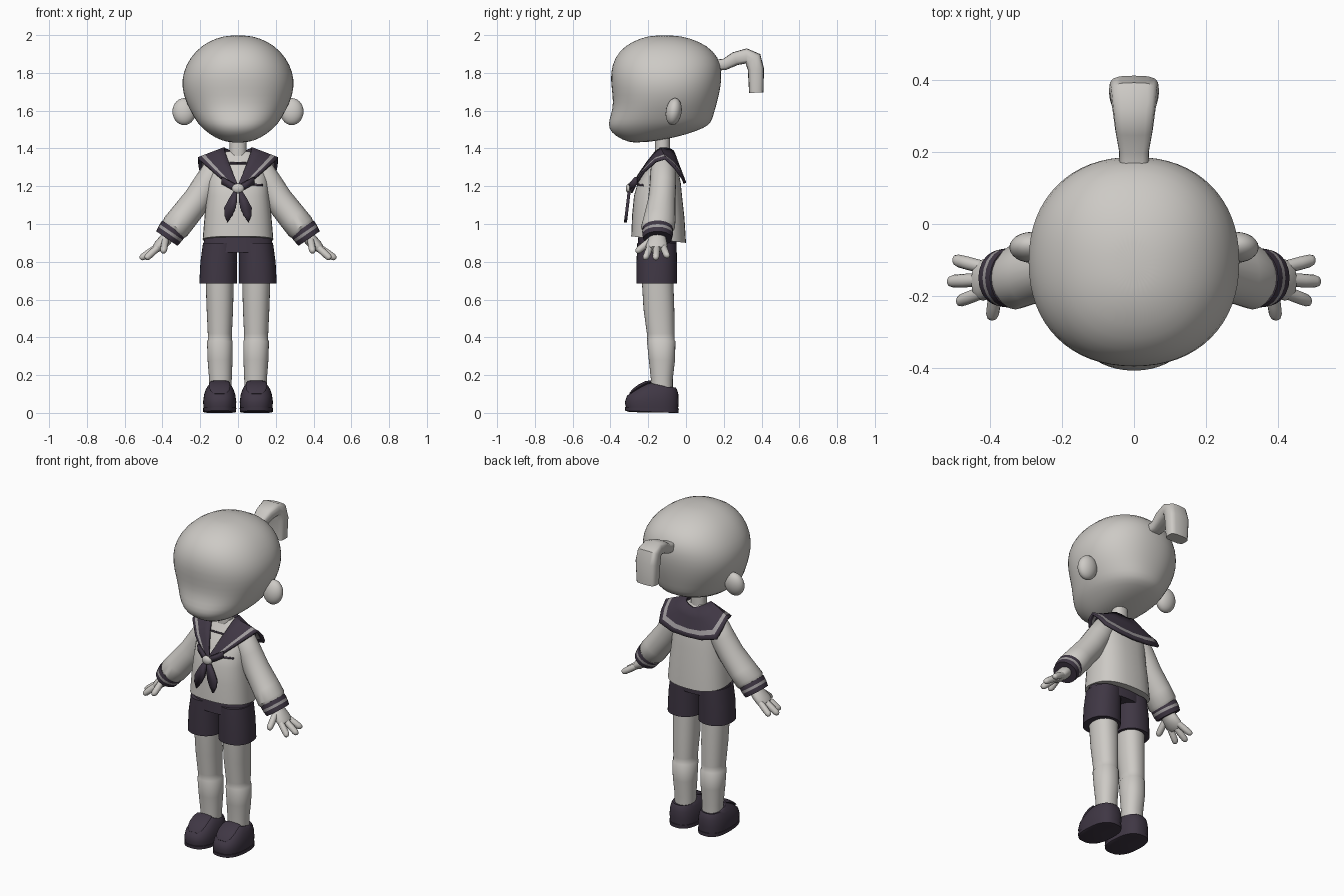
import bpy, bmesh, math
from mathutils import Vector, Matrix

if "Cube" in bpy.data.objects:
    bpy.data.objects.remove(bpy.data.objects["Cube"])


def material(name, rgb):
    m = bpy.data.materials.new(name)
    m.use_nodes = True
    col = (*rgb, 1)
    m.diffuse_color = col
    bsdf = next(n for n in m.node_tree.nodes if n.type == 'BSDF_PRINCIPLED')
    bsdf.inputs["Base Color"].default_value = col
    return m


PALE = material("pale warm grey", (.61, .59, .56))
DARK = material("dark plum", (.05, .038, .058))
TRIM = material("trim grey", (.34, .32, .33))


def finish(name, bm, mats, mirror=False, solid=0, subsurf=0):
    bmesh.ops.recalc_face_normals(bm, faces=bm.faces[:])
    me = bpy.data.meshes.new(name)
    bm.to_mesh(me)
    bm.free()
    for m in mats:
        me.materials.append(m)
    ob = bpy.data.objects.new(name, me)
    bpy.context.collection.objects.link(ob)
    bpy.ops.object.select_all(action='DESELECT')
    ob.select_set(True)
    bpy.context.view_layer.objects.active = ob
    bpy.ops.object.shade_smooth_by_angle(angle=math.radians(42))
    if mirror:
        ob.modifiers.new("mirror", 'MIRROR')
    if solid:
        s = ob.modifiers.new("thickness", 'SOLIDIFY')
        s.thickness, s.offset = solid, 0
    if subsurf:
        s = ob.modifiers.new("smooth", 'SUBSURF')
        s.levels = s.render_levels = subsurf
    return ob


def loft(name, rings, mats, bands=None, closed=True, **kw):
    """Skin successive rings; bands gives a material index per gap."""
    bm = bmesh.new()
    vs = [[bm.verts.new(p) for p in r] for r in rings]
    n = len(rings[0])
    for i in range(len(vs) - 1):
        for j in range(n if closed else n - 1):
            k = (j + 1) % n
            f = bm.faces.new((vs[i][j], vs[i][k], vs[i + 1][k], vs[i + 1][j]))
            f.material_index = bands[i] if bands else 0
    if closed:
        bm.faces.new(vs[0])
        bm.faces.new(vs[-1])
    return finish(name, bm, mats, **kw)


def spow(v, e):
    return math.copysign(abs(v) ** (2 / e), v)


def ring(zf, yf, zb, yb, w, cx=0, e=2.2, n=32):
    """Rounded outline, tilted from its front edge to its back edge."""
    pts = []
    for i in range(n):
        a = math.tau * i / n
        t = (1 + spow(math.sin(a), e)) / 2
        pts.append((cx + w * spow(math.cos(a), e), yf + (yb - yf) * t, zf + (zb - zf) * t))
    return pts


def level(z, yf, yb, w, cx):
    return ring(z, yf, z, yb, w, cx)


def tube(name, pts, ru, rv, mats, axis=(0, 1, 0), e=2, n=20, **kw):
    """Sweep an oval along a path; ru runs along axis, rv across it."""
    pts = [Vector(p) for p in pts]
    u = Vector(axis)
    rings = []
    for i, p in enumerate(pts):
        t = pts[min(i + 1, len(pts) - 1)] - pts[max(i - 1, 0)]
        v = t.cross(u).normalized()
        rings.append([p + u * ru[i] * spow(math.cos(math.tau * j / n), e)
                      + v * rv[i] * spow(math.sin(math.tau * j / n), e) for j in range(n)])
    return loft(name, rings, mats, **kw)


def ball(name, loc, radii, mat, tilt=0, **kw):
    bm = bmesh.new()
    mx = (Matrix.Translation(loc) @ Matrix.Rotation(tilt, 4, 'X')
          @ Matrix.Diagonal((*radii, 1)))
    bmesh.ops.create_uvsphere(bm, u_segments=24, v_segments=14, radius=1, matrix=mx)
    return finish(name, bm, [mat], **kw)


def plate(name, pts, thick, mat, mirror=True):
    bm = bmesh.new()
    bm.faces.new([bm.verts.new(p) for p in pts])
    return finish(name, bm, [mat], mirror=mirror, solid=thick)


# Head, ears, neck and ponytail
loft("head", [ring(*r) for r in (
    (1.425, -.27, 1.445, -.12, .06), (1.445, -.34, 1.475, .01, .125),
    (1.485, -.40, 1.51, .10, .178), (1.53, -.415, 1.535, .135, .215),
    (1.58, -.397, 1.59, .15, .245), (1.64, -.385, 1.65, .168, .277),
    (1.72, -.395, 1.73, .186, .3), (1.80, -.402, 1.81, .192, .292),
    (1.88, -.38, 1.88, .175, .255), (1.945, -.325, 1.945, .115, .195),
    (1.985, -.24, 1.985, .02, .115), (1.999, -.17, 1.999, -.06, .045))],
    [PALE], subsurf=1)
ball("ears", (.285, -.065, 1.595), (.062, .042, .072), PALE, tilt=-.15, mirror=True)
loft("neck", [level(1.3, -.165, -.085, .045, 0), level(1.5, -.165, -.085, .045, 0)], [PALE])
tail = ((.15, 1.84), (.205, 1.845), (.26, 1.875), (.32, 1.89),
        (.355, 1.872), (.37, 1.82), (.372, 1.695))
tube("ponytail", [(0, y, z) for y, z in tail], (.04, .042, .052, .06, .066, .07, .063),
     (.03, .03, .036, .04, .047, .043, .038), [PALE], axis=(1, 0, 0), e=3.5, n=16)

# Shirt body and sleeves
loft("shirt", [ring(*r, e=2.5) for r in (
    (.935, -.29, .9, 0, .187), (1.05, -.285, 1.03, -.008, .177),
    (1.15, -.275, 1.14, -.02, .166), (1.22, -.255, 1.22, -.028, .16),
    (1.3, -.205, 1.3, -.045, .148), (1.36, -.165, 1.36, -.075, .1),
    (1.385, -.15, 1.385, -.09, .06))], [PALE])
arm = ((.085, -.12, 1.31), (.12, -.12, 1.285), (.165, -.122, 1.21), (.215, -.128, 1.13),
       (.29, -.14, 1.035), (.33, -.148, .985), (.345, -.15, .968))
tube("sleeves", arm, (.055, .068, .07, .073, .085, .09, .074),
     (.055, .068, .073, .075, .077, .078, .07), [PALE], mirror=True)

# Striped cuffs
a, b = Vector((.34, -.15, .977)), Vector((.377, -.15, .923))
tube("cuffs", [a.lerp(b, t) for t in (0, .32, .36, .6, .64, 1)],
     (.08, .082, .082, .081, .081, .076), (.074, .074, .074, .072, .072, .068),
     [DARK, TRIM], bands=(0, 0, 1, 0, 0), mirror=True)

# Hands
tube("palms", ((.365, -.15, .94), (.39, -.152, .91), (.42, -.156, .882), (.44, -.158, .866)),
     (.04, .05, .058, .045), (.034, .034, .03, .02), [PALE], mirror=True)
fingers = {"back_fingers": ((.42, -.12, .88), (.5, -.1, .828)),
           "middle_fingers": ((.425, -.155, .88), (.515, -.16, .817)),
           "front_fingers": ((.42, -.19, .88), (.488, -.215, .817)),
           "thumbs": ((.385, -.185, .915), (.395, -.262, .852))}
for name, (p, q) in fingers.items():
    p, q = Vector(p), Vector(q)
    axis = (1, 0, 0) if name == "thumbs" else (0, 1, 0)
    r = (.018, .019, .018, .014, .006)
    tube(name, [p.lerp(q, t) for t in (0, .5, .85, .97, 1.03)], r, r,
         [PALE], axis=axis, n=12, mirror=True)

# Sailor collar: rows run from the neckline to the outer edge
inner = ((0, -.065, 1.375), (.035, -.07, 1.385), (.06, -.085, 1.395), (.07, -.11, 1.4),
         (.072, -.135, 1.4), (.068, -.16, 1.38), (.05, -.2, 1.33), (.025, -.245, 1.265),
         (0, -.28, 1.205))
outer = ((0, -.006, 1.215), (.1, -.006, 1.22), (.195, -.02, 1.245), (.208, -.06, 1.3),
         (.211, -.11, 1.347), (.195, -.16, 1.333), (.13, -.225, 1.275), (.06, -.265, 1.215),
         (0, -.29, 1.165))
rows = [[Vector(p).lerp(Vector(q), t) for p, q in zip(inner, outer)]
        for t in (0, .35, .72, .86, 1)]
loft("sailor_collar", rows, [DARK, TRIM], bands=(0, 0, 1, 0), closed=False,
     mirror=True, solid=.014)

# Neck scarf and chest trims
leaf = ((.004, 1.18), (.025, 1.17), (.05, 1.13), (.073, 1.085), (.072, 1.045),
        (.056, 1.008), (.03, 1.045), (.012, 1.085), (.004, 1.13))
plate("scarf_tails", [(x, -.3 - (1.18 - z) * .12, z) for x, z in leaf], .016, DARK)
plate("scarf_wings", ((.01, -.3, 1.208), (.085, -.264, 1.25), (.085, -.262, 1.212),
                      (.01, -.3, 1.17)), .016, DARK)
ball("scarf_knot", (0, -.302, 1.188), (.032, .017, .026), PALE)
plate("chest_line", ((-.045, -.204, 1.318), (.045, -.204, 1.318),
                     (.045, -.2, 1.326), (-.045, -.2, 1.326)), .008, DARK, mirror=False)
plate("pocket_trim", ((.07, -.257, 1.204), (.13, -.228, 1.2),
                      (.13, -.226, 1.21), (.07, -.254, 1.214)), .008, DARK, mirror=False)

# Shorts
loft("shorts_waist", [level(.85, -.26, -.05, .19, 0), level(.96, -.25, -.05, .172, 0)], [DARK])
loft("shorts_legs", [level(.685, -.262, -.048, .1, .105), level(.8, -.262, -.048, .097, .102),
                     level(.9, -.258, -.05, .09, .095)], [DARK], mirror=True)

# Legs with a sock edge below the knee
loft("legs", [level(*r) for r in (
    (.72, -.235, -.068, .075, .097), (.55, -.225, -.062, .07, .096),
    (.42, -.207, -.06, .064, .096), (.385, -.205, -.06, .064, .096),
    (.38, -.207, -.056, .068, .096), (.28, -.197, -.058, .066, .095),
    (.18, -.186, -.07, .06, .093), (.08, -.185, -.07, .058, .093))], [PALE], mirror=True)

# Loafers: sole, upper and tongue
loft("soles", [ring(*r, cx=.097, e=2.5) for r in (
    (.004, -.3, 0, -.045, .08), (.012, -.322, 0, -.04, .087),
    (.03, -.324, .022, -.038, .088))], [DARK], mirror=True)
loft("shoes", [ring(*r, cx=.097, e=2.5) for r in (
    (.022, -.316, .016, -.042, .084), (.055, -.324, .06, -.039, .088),
    (.09, -.313, .1, -.041, .083), (.12, -.275, .125, -.048, .074),
    (.147, -.228, .135, -.055, .064), (.16, -.198, .13, -.065, .058))], [DARK], mirror=True)
tongue = ((-.185, .165), (-.215, .157), (-.25, .138), (-.28, .117), (-.298, .1))
tube("shoe_tongues", [(.097, y, z) for y, z in tongue], (.05, .055, .056, .05, .03),
     (.008, .011, .011, .009, .004), [DARK], axis=(1, 0, 0), mirror=True)
